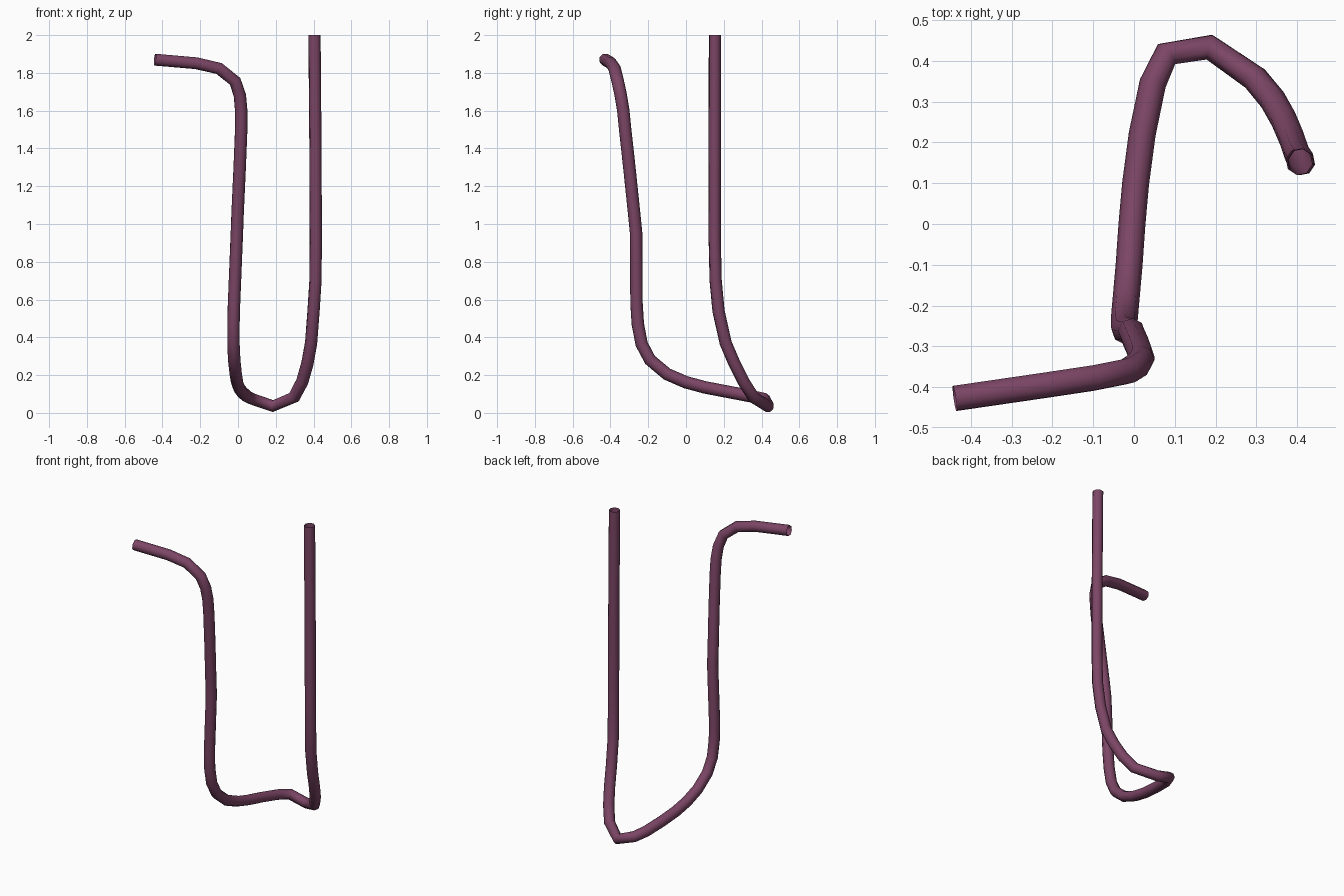
import bpy

# Centre line of the bent pipe, from the tall straight end to the hooked end
PATH = [
    (0.405, 0.153, 2.00), (0.41, 0.152, 1.40), (0.412, 0.152, 0.92),
    (0.41, 0.157, 0.70), (0.40, 0.172, 0.54), (0.387, 0.21, 0.37),
    (0.367, 0.257, 0.26), (0.34, 0.305, 0.165), (0.297, 0.357, 0.083),
    (0.185, 0.434, 0.036), (0.080, 0.417, 0.072), (0.046, 0.345, 0.088),
    (0.02, 0.22, 0.112), (0.004, 0.10, 0.135), (-0.005, 0.00, 0.162),
    (-0.012, -0.10, 0.205), (-0.02, -0.19, 0.28), (-0.024, -0.235, 0.365),
    (-0.024, -0.255, 0.47), (-0.021, -0.262, 0.58), (-0.006, -0.264, 0.95),
    (-0.002, -0.275, 1.06), (0.009, -0.30, 1.30), (0.017, -0.322, 1.50),
    (0.017, -0.332, 1.60), (0.010, -0.345, 1.68), (-0.015, -0.361, 1.755),
    (-0.10, -0.378, 1.823), (-0.22, -0.396, 1.851), (-0.44, -0.428, 1.87),
]

# Octagonal round pipe swept along the path, ends left open
curve = bpy.data.curves.new("bent_pipe", "CURVE")
curve.dimensions = "3D"
curve.twist_mode = "MINIMUM"
curve.bevel_depth = 0.033
curve.bevel_resolution = 2
curve.use_fill_caps = False
spline = curve.splines.new("POLY")
spline.points.add(len(PATH) - 1)
for point, co in zip(spline.points, PATH):
    point.co = (*co, 1.0)
spline.use_smooth = True

pipe = bpy.data.objects.new("bent_pipe", curve)
bpy.context.collection.objects.link(pipe)
bpy.context.view_layer.objects.active = pipe
pipe.select_set(True)
bpy.ops.object.convert(target="MESH")
pipe = bpy.context.object
bpy.ops.object.shade_smooth()

# Plum colour
plum = bpy.data.materials.new("plum")
plum.diffuse_color = (0.20, 0.06, 0.13, 1.0)
pipe.data.materials.clear()
pipe.data.materials.append(plum)
